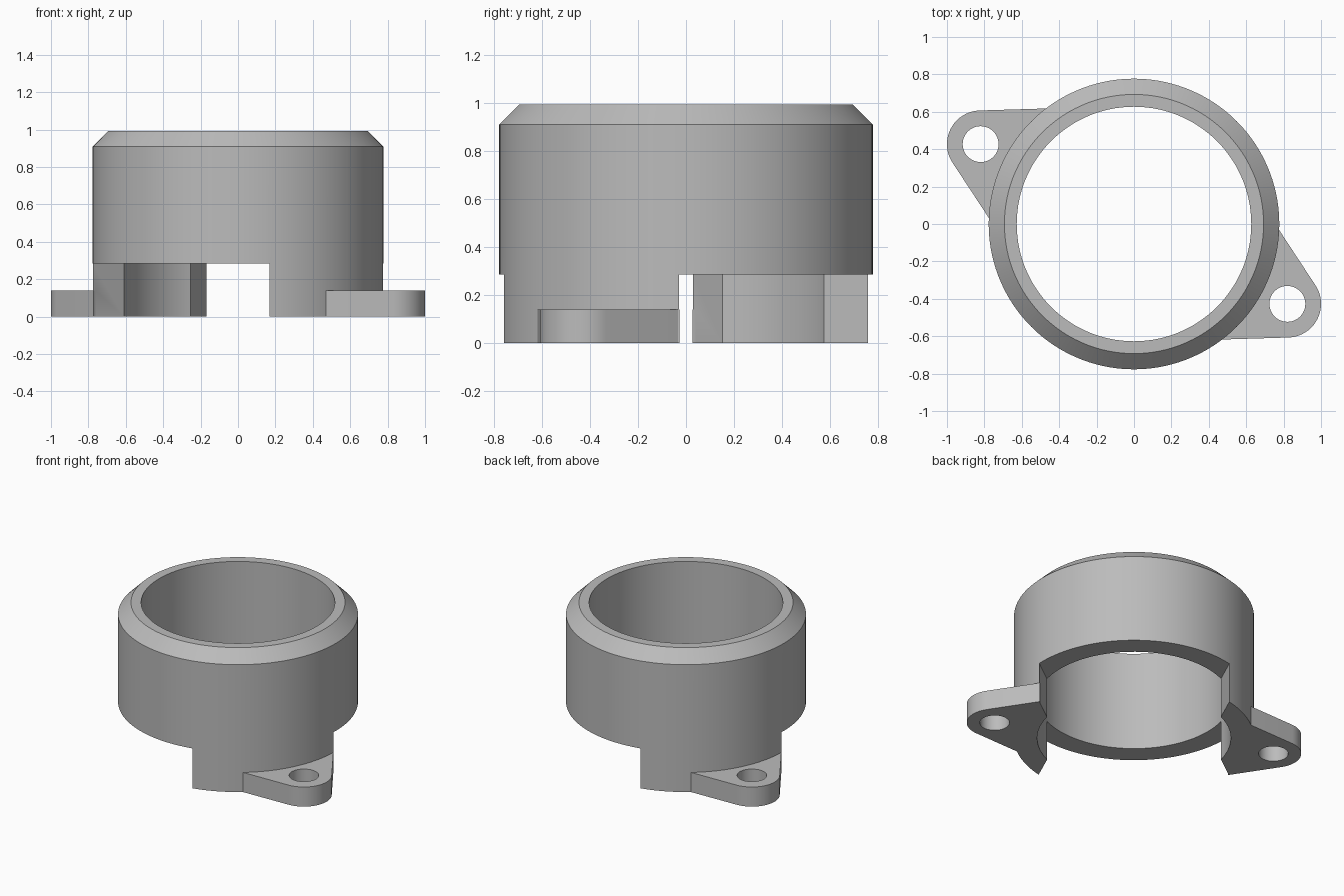
import bpy, bmesh, math
from mathutils import Vector

cube = bpy.data.objects.get("Cube")
if cube:
    bpy.data.objects.remove(cube, do_unlink=True)

grey = bpy.data.materials.new("plain grey")
grey.use_nodes = True
colour = (0.5, 0.5, 0.5, 1)
grey.diffuse_color = colour
grey.node_tree.nodes["Principled BSDF"].inputs["Base Color"].default_value = colour

OUTER, INNER, RIM = 0.777, 0.627, 0.693
TOP, CHAMFER, NOTCH, TAB = 0.993, 0.91, 0.285, 0.14
HOLE, TAB_R, HOLE_R = Vector((0.82, -0.427)), 0.18, 0.096


def add_object(name, bm):
    bmesh.ops.recalc_face_normals(bm, faces=bm.faces)
    mesh = bpy.data.meshes.new(name)
    bm.to_mesh(mesh)
    bm.free()
    mesh.materials.append(grey)
    obj = bpy.data.objects.new(name, mesh)
    bpy.context.collection.objects.link(obj)
    return obj


def lathe(name, profile, steps=120):
    bm = bmesh.new()
    rings = []
    for i in range(steps):
        a = math.tau * i / steps
        rings.append([bm.verts.new((r * math.cos(a), r * math.sin(a), z)) for r, z in profile])
    for i in range(steps):
        here, there = rings[i], rings[(i + 1) % steps]
        for j in range(len(profile)):
            k = (j + 1) % len(profile)
            bm.faces.new((here[j], there[j], there[k], here[k]))
    return add_object(name, bm)


def prism(name, outline, z0, z1, sign):
    # sign -1 gives the half-turn copy on the opposite side
    bm = bmesh.new()
    face = bm.faces.new([bm.verts.new((sign * x, sign * y, z0)) for x, y in outline])
    new = bmesh.ops.extrude_face_region(bm, geom=[face])["geom"]
    bmesh.ops.translate(bm, vec=(0, 0, z1 - z0),
                        verts=[v for v in new if isinstance(v, bmesh.types.BMVert)])
    return add_object(name, bm)


def arc(centre, radius, start, end, steps):
    angles = [math.radians(start + (end - start) * i / steps) for i in range(steps + 1)]
    return [(centre[0] + radius * math.cos(a), centre[1] + radius * math.sin(a)) for a in angles]


def combine(target, other, operation):
    mod = target.modifiers.new(operation.lower(), "BOOLEAN")
    mod.operation, mod.solver, mod.object = operation, "EXACT", other
    bpy.context.view_layer.objects.active = target
    bpy.ops.object.modifier_apply(modifier=mod.name)
    bpy.data.objects.remove(other, do_unlink=True)


# Ring with a chamfered rim
collar = lathe("mounting_collar", [(INNER, 0), (OUTER, 0), (OUTER, CHAMFER), (RIM, TOP), (INNER, TOP)])

# Openings between the two legs, ends cut at a slant
opening = [(-0.53, 0.208), (-1.022, -0.15), (-1.02, -1.0), (0.04, -1.045), (0.3, -0.47)]

# Rounded tab reaching into the leg wall
tab = [(0.772, -0.026)] + arc(HOLE, TAB_R, 32, -87, 24) + [(0.46, -0.618)]
tab += arc((0, 0), 0.7, -58, -12, 16)

for sign in (1, -1):
    combine(collar, prism("opening_cutter", opening, -0.1, NOTCH, sign), "DIFFERENCE")
for sign in (1, -1):
    combine(collar, prism("tab", tab, 0, TAB, sign), "UNION")
    hole = arc(HOLE, HOLE_R, 0, 352.5, 47)
    combine(collar, prism("hole_cutter", hole, -0.1, TAB + 0.1, sign), "DIFFERENCE")

# Smooth round walls, crisp edges
bpy.ops.object.select_all(action="DESELECT")
collar.select_set(True)
bpy.context.view_layer.objects.active = collar
bpy.ops.object.shade_smooth_by_angle(angle=math.radians(25))
